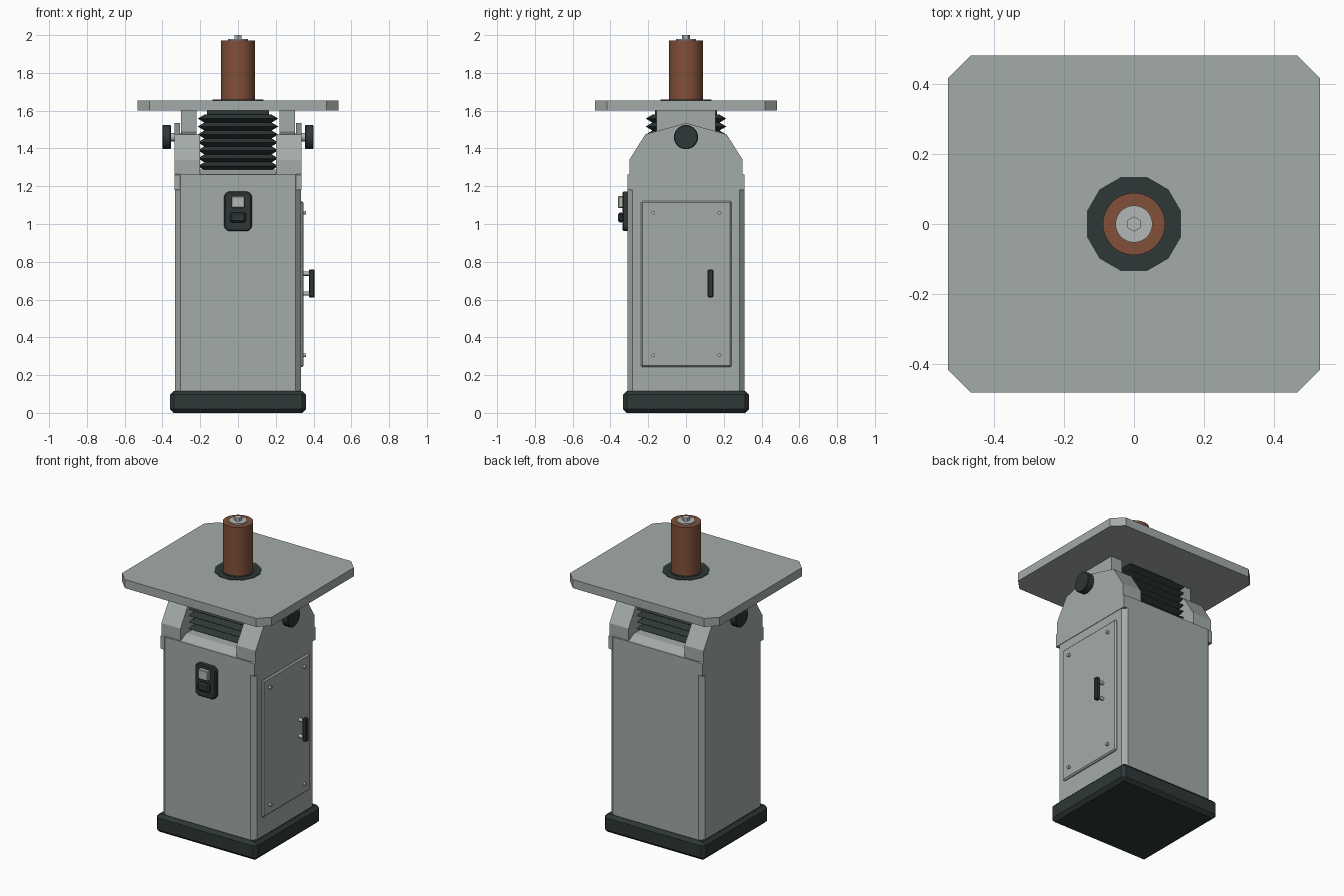
import bpy
import bmesh
import math
from mathutils import Matrix, Vector

cube = bpy.data.objects.get("Cube")
if cube:
    bpy.data.objects.remove(cube, do_unlink=True)


def material(name, rgb):
    m = bpy.data.materials.new(name)
    m.use_nodes = True
    m.diffuse_color = (*rgb, 1)
    m.node_tree.nodes["Principled BSDF"].inputs["Base Color"].default_value = (*rgb, 1)
    return m


GREY = material("painted grey", (0.37, 0.41, 0.39))
METAL = material("bright metal", (0.45, 0.48, 0.47))
DARK = material("dark rubber", (0.027, 0.039, 0.038))
BROWN = material("abrasive brown", (0.22, 0.08, 0.04))


def finish(name, bm, mat, bevel=0, smooth=False):
    bmesh.ops.recalc_face_normals(bm, faces=bm.faces)
    mesh = bpy.data.meshes.new(name)
    bm.to_mesh(mesh)
    bm.free()
    mesh.materials.append(mat)
    ob = bpy.data.objects.new(name, mesh)
    bpy.context.collection.objects.link(ob)
    if bevel:
        mod = ob.modifiers.new("Bevel", 'BEVEL')
        mod.width = bevel
        mod.segments = 1
    if smooth:
        bpy.ops.object.select_all(action='DESELECT')
        ob.select_set(True)
        bpy.context.view_layer.objects.active = ob
        bpy.ops.object.shade_smooth_by_angle(angle=math.radians(35))
    return ob


def loft(name, rings, mat, **kw):
    """Skin a list of equal-length point rings and cap both ends."""
    bm = bmesh.new()
    loops = [[bm.verts.new(p) for p in ring] for ring in rings]
    n = len(loops[0])
    for low, high in zip(loops, loops[1:]):
        for i in range(n):
            j = (i + 1) % n
            bm.faces.new((low[i], low[j], high[j], high[i]))
    bm.faces.new(loops[0])
    bm.faces.new(loops[-1])
    return finish(name, bm, mat, **kw)


def box(name, x, y, z, mat, bevel=0):
    rings = [[(x[0], y[0], h), (x[1], y[0], h), (x[1], y[1], h), (x[0], y[1], h)] for h in z]
    return loft(name, rings, mat, bevel=bevel)


def octagon(hx, hy, c, z):
    """Rectangle with clipped corners."""
    q = [(hx, hy - c), (hx - c, hy)]
    pts = q + [(-x, y) for x, y in reversed(q)]
    pts += [(-x, -y) for x, y in pts]
    return [(x, y, z) for x, y in pts]


def side_prism(name, profile, x0, x1, mat):
    """Extrude a half profile (y, z), mirrored in y, along x."""
    full = profile + [(-y, z) for y, z in reversed(profile) if y]
    return loft(name, [[(x, y, z) for y, z in full] for x in (x0, x1)], mat)


def cylinder(name, r, start, end, mat, sides=32, bevel=0, turn=0):
    start, end = Vector(start), Vector(end)
    axis = end - start
    rot = axis.to_track_quat('Z', 'Y').to_matrix().to_4x4()
    bm = bmesh.new()
    bmesh.ops.create_cone(bm, cap_ends=True, segments=sides, radius1=r, radius2=r, depth=axis.length,
                          matrix=Matrix.Translation((start + end) / 2) @ rot @ Matrix.Rotation(turn, 4, 'Z'))
    return finish(name, bm, mat, bevel=bevel, smooth=sides > 12)


# Plinth and cabinet
box("plinth", (-0.36, 0.36), (-0.333, 0.333), (0, 0.117), DARK, bevel=0.02)
loft("cabinet", [octagon(0.333, 0.31, 0.028, z) for z in (0.1, 1.263)], GREY)
side_prism("cabinet_deck", [(0.30, 1.26), (0.24, 1.288)], -0.21, 0.21, GREY)

# Table supports, trunnions and tilt knobs on both sides
for side, word in ((1, "left"), (-1, "right")):
    side_prism(word + "_support_plate",
               [(0.31, 1.18), (0.31, 1.26), (0.30, 1.265), (0.30, 1.34), (0.215, 1.475), (0, 1.535)],
               side * 0.307, side * 0.336, GREY)
    side_prism(word + "_support_block", [(0.30, 1.25), (0.30, 1.34), (0.215, 1.475)],
               side * 0.20, side * 0.32, GREY)
    side_prism(word + "_trunnion", [(0.10, 1.40), (0.155, 1.49), (0.155, 1.605)],
               side * 0.22, side * 0.302, GREY)
    cylinder(word + "_knob_shaft", 0.022, (side * 0.30, 0, 1.46), (side * 0.36, 0, 1.46), METAL)
    cylinder(word + "_knob", 0.064, (side * 0.355, 0, 1.46), (side * 0.40, 0, 1.46), DARK, bevel=0.004)

# Folded bellows under the table
FOLDS, LOW, PITCH = 7, 1.285, 0.042
folds = []
for i in range(2 * FOLDS + 1):
    half = 0.213 if i % 2 else 0.178
    folds.append(octagon(half, half, 0.015, LOW + i * PITCH / 2))
loft("bellows", folds, DARK)
box("bellows_collar", (-0.163, 0.163), (-0.163, 0.163), (1.57, 1.602), DARK)

# Table with its insert ring
loft("table", [octagon(0.533, 0.483, 0.065, z) for z in (1.6, 1.655)], GREY)
cylinder("table_insert", 0.14, (0, 0, 1.63), (0, 0, 1.658), DARK, sides=12, turn=math.pi / 12)
cylinder("insert_lip", 0.1, (0, 0, 1.64), (0, 0, 1.66), DARK)

# Spindle
cylinder("sanding_drum", 0.089, (0, 0, 1.6), (0, 0, 1.972), BROWN, sides=48)
cylinder("spindle_washer", 0.053, (0, 0, 1.96), (0, 0, 1.98), METAL)
cylinder("spindle_bolt", 0.022, (0, 0, 1.97), (0, 0, 2.0), METAL, sides=6)

# Power switch on the front
loft("switch_plate", [[(x, y, z + 1.067) for x, z, _ in octagon(0.073, 0.104, 0.018, 0)]
                      for y in (-0.30, -0.336)], DARK, bevel=0.006)
box("on_button", (-0.035, 0.035), (-0.36, -0.33), (1.085, 1.147), METAL, bevel=0.004)
box("off_button", (-0.042, 0.042), (-0.36, -0.33), (1.008, 1.062), DARK, bevel=0.01)

# Access door with screws and pull handle
box("access_door", (0.32, 0.346), (-0.238, 0.242), (0.242, 1.122), GREY, bevel=0.008)
for y in (-0.173, 0.177):
    for z in (0.305, 1.06):
        cylinder("door_screw", 0.01, (0.34, y, z), (0.36, y, z), METAL, sides=16)
for z in (0.632, 0.737):
    cylinder("handle_post", 0.011, (0.34, 0.13, z), (0.385, 0.13, z), METAL, sides=16)
box("handle_grip", (0.376, 0.405), (0.115, 0.145), (0.61, 0.76), DARK, bevel=0.006)
